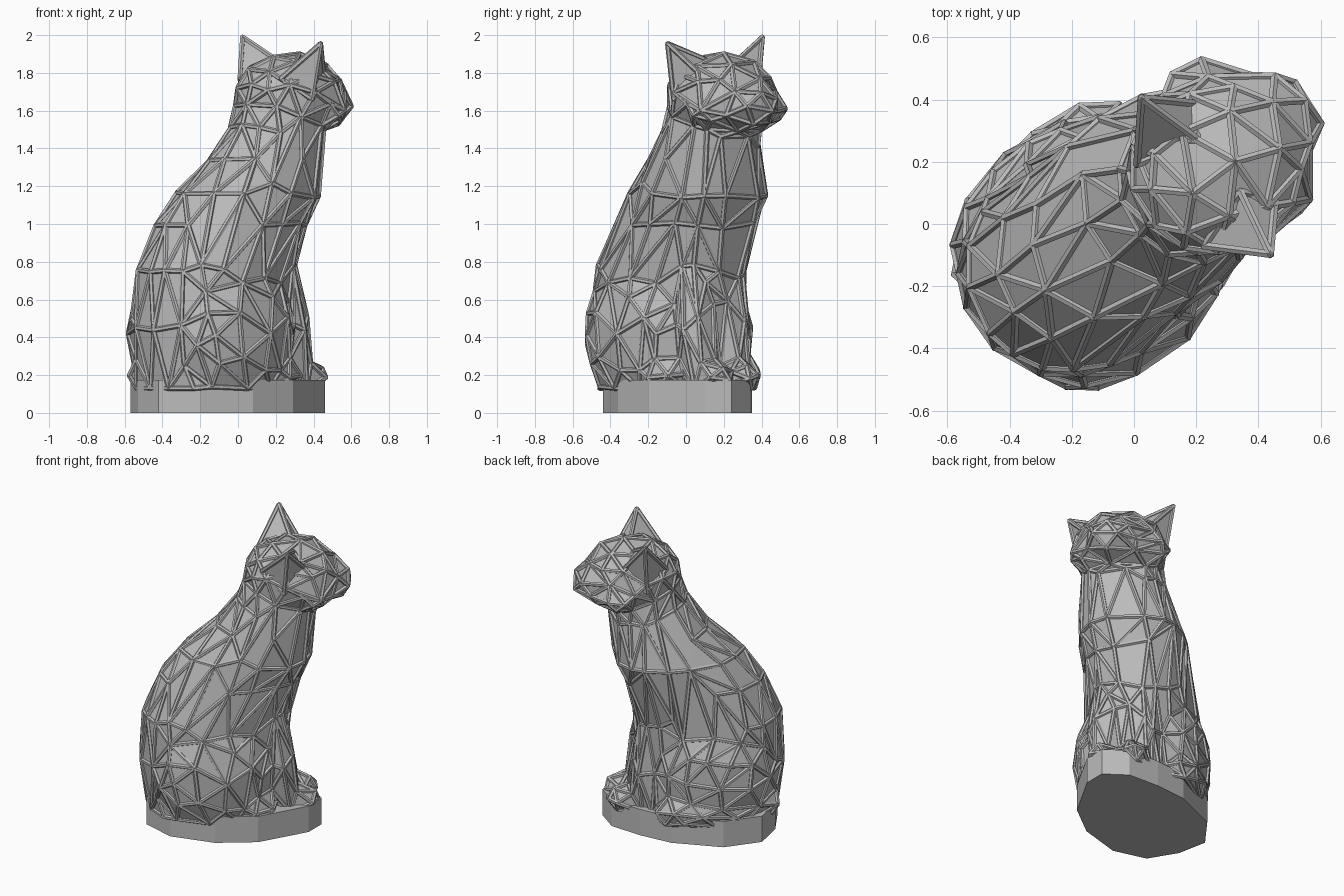
import bpy, bmesh, math
from mathutils import Matrix

if "Cube" in bpy.data.objects:
    bpy.data.objects.remove(bpy.data.objects["Cube"])

grey = bpy.data.materials.new("stone_grey")
grey.use_nodes = True
colour = (0.5, 0.5, 0.5, 1)
grey.diffuse_color = colour
grey.node_tree.nodes["Principled BSDF"].inputs["Base Color"].default_value = colour

# The cat is shaped facing +x, then turned to its diagonal pose
TURN = Matrix.Rotation(math.radians(39.5), 4, 'Z')
MID = -0.028
FLOOR = 0.13


def make_object(name, bm):
    bmesh.ops.recalc_face_normals(bm, faces=bm.faces)
    mesh = bpy.data.meshes.new(name)
    bm.to_mesh(mesh)
    bm.free()
    mesh.materials.append(grey)
    obj = bpy.data.objects.new(name, mesh)
    bpy.context.collection.objects.link(obj)
    return obj


def blob(bm, centre, radii, tilt=0):
    m = Matrix.Translation(centre) @ Matrix.Rotation(tilt, 4, 'Y') @ Matrix.Diagonal((*radii, 1))
    bmesh.ops.create_icosphere(bm, subdivisions=3, radius=1, matrix=m)


def loft(bm, rings, sides=24):
    # Each ring: back x, back z, front x, front z, half width, sideways shift,
    # taper towards the front, squareness of the front
    loops = []
    for xb, zb, xf, zf, half, shift, taper, power in rings:
        loop = []
        for i in range(sides):
            t = math.tau * i / sides
            c, s = math.cos(t), math.sin(t)
            k = (1 + c) / 2
            if c > 0:
                s = math.copysign(abs(s) ** power, s)
            loop.append(bm.verts.new((xb + (xf - xb) * k, half * s * (1 - taper * c) + shift,
                                      zb + (zf - zb) * k)))
        loops.append(loop)
    for a, b in zip(loops, loops[1:]):
        for i in range(sides):
            j = (i + 1) % sides
            bm.faces.new((a[i], a[j], b[j], b[i]))
    bm.faces.new(loops[0][::-1])
    bm.faces.new(loops[-1])


# Torso and neck
bm = bmesh.new()
loft(bm, [
    (-0.54, 0.05, 0.32, 0.05, 0.34, 0.03, 0.18, 1),
    (-0.60, 0.45, 0.30, 0.45, 0.35, 0.03, 0.18, 1),
    (-0.58, 0.75, 0.32, 0.75, 0.34, 0.02, 0.14, 0.9),
    (-0.47, 1.00, 0.38, 1.00, 0.32, 0.02, 0.0, 0.75),
    (-0.34, 1.17, 0.44, 1.14, 0.32, 0.01, -0.08, 0.7),
    (-0.13, 1.34, 0.46, 1.30, 0.29, -0.01, 0.0, 0.75),
    (0.00, 1.52, 0.47, 1.42, 0.25, MID, 0.0, 0.8),
    (0.06, 1.68, 0.47, 1.58, 0.24, MID, 0.0, 0.8),
])
# Head, cheeks and muzzle
blob(bm, (0.33, MID, 1.675), (0.29, 0.28, 0.225))
blob(bm, (0.43, -0.01, 1.61), (0.16, 0.31, 0.12))
blob(bm, (0.54, MID, 1.63), (0.155, 0.17, 0.12))
# Haunches, front legs and paws
for s in (1, -1):
    blob(bm, (-0.17, 0.02 + s * 0.20, 0.42), (0.36, 0.21, 0.38))
    blob(bm, (0.25, -0.02 + s * 0.11, 0.45), (0.09, 0.10, 0.42), math.radians(-8))
    blob(bm, (0.36, MID + s * 0.09, 0.19), (0.13, 0.09, 0.08))
    blob(bm, (0.06, 0.03 + s * 0.27, 0.20), (0.15, 0.09, 0.10))
# Tail wrapped round the left side
for i in range(8):
    a = math.radians(72 + i * 11)
    blob(bm, (-0.08 + 0.45 * math.cos(a), 0.05 + 0.31 * math.sin(a), 0.21), (0.09, 0.07, 0.08))
shape = make_object("cat_body", bm)


def bake(obj):
    deps = bpy.context.evaluated_depsgraph_get()
    mesh = bpy.data.meshes.new_from_object(obj.evaluated_get(deps))
    obj.modifiers.clear()
    obj.data = mesh


# Fuse the parts, trim the underside, reduce to large irregular triangles
fuse = shape.modifiers.new("fuse", 'REMESH')
fuse.mode = 'VOXEL'
fuse.voxel_size = 0.025
bake(shape)
bm = bmesh.new()
bm.from_mesh(shape.data)
cut = bmesh.ops.bisect_plane(bm, geom=bm.verts[:] + bm.edges[:] + bm.faces[:],
                             plane_co=(0, 0, FLOOR), plane_no=(0, 0, 1), clear_inner=True)
rim = [e for e in cut["geom_cut"] if isinstance(e, bmesh.types.BMEdge)]
bmesh.ops.contextual_create(bm, geom=rim)
for i in range(3):
    bmesh.ops.smooth_vert(bm, verts=[v for v in bm.verts if v.co.z > FLOOR + 0.01], factor=0.5,
                          use_axis_x=True, use_axis_y=True, use_axis_z=True)
bmesh.ops.triangulate(bm, faces=bm.faces)
count = len(bm.faces)
bm.to_mesh(shape.data)
bm.free()
reduce = shape.modifiers.new("reduce", 'DECIMATE')
reduce.ratio = 400 / count
bake(shape)

# Ears as sharp pyramids
bm = bmesh.new()
bm.from_mesh(shape.data)
for s, tip_z in ((1, 2.0), (-1, 1.965)):
    corners = [(0.26, 0.27, 1.66), (0.40, 0.20, 1.79), (0.33, 0.11, 1.87), (0.13, 0.17, 1.77)]
    base = [bm.verts.new((x, MID + s * y, z)) for x, y, z in corners]
    tip = bm.verts.new((0.276, MID + s * 0.325, tip_z - 0.01))
    for i in range(4):
        bm.faces.new((base[i], base[(i + 1) % 4], tip))
bmesh.ops.transform(bm, matrix=TURN, verts=bm.verts)
bmesh.ops.recalc_face_normals(bm, faces=bm.faces)
edges = [(e.verts[0].co.copy(), e.verts[1].co.copy()) for e in bm.edges
         if len(e.link_faces) < 2 or e.calc_face_angle(0) > 0.02]
joints = [v.co.copy() for v in bm.verts]
bm.to_mesh(shape.data)
bm.free()
shape.data.materials.clear()
shape.data.materials.append(grey)
for p in shape.data.polygons:
    p.use_smooth = False

# Raised struts along every edge, with round joints
bm = bmesh.new()
R = 0.014
for a, b in edges:
    d = b - a
    if d.length > 0.02:
        m = Matrix.Translation((a + b) / 2) @ d.to_track_quat('Z', 'Y').to_matrix().to_4x4()
        bmesh.ops.create_cone(bm, cap_ends=True, segments=6, radius1=R, radius2=R,
                              depth=d.length, matrix=m)
for co in joints:
    bmesh.ops.create_icosphere(bm, subdivisions=1, radius=R, matrix=Matrix.Translation(co))
make_object("edge_struts", bm)

# Faceted plinth
outline = [(0.46, 0.24), (0.32, 0.34), (0.1, 0.35), (-0.12, 0.33), (-0.42, 0.2), (-0.57, 0.0),
           (-0.53, -0.2), (-0.42, -0.38), (-0.2, -0.44), (0.08, -0.36), (0.29, -0.2), (0.46, 0.1)]
bm = bmesh.new()
face = bm.faces.new([bm.verts.new((x, y, 0)) for x, y in outline])
top = bmesh.ops.extrude_face_region(bm, geom=[face])["geom"]
bmesh.ops.translate(bm, vec=(0, 0, 0.175), verts=[v for v in top if isinstance(v, bmesh.types.BMVert)])
bm.faces.new([v for v in face.verts]) if not face.is_valid else None
make_object("plinth", bm)
